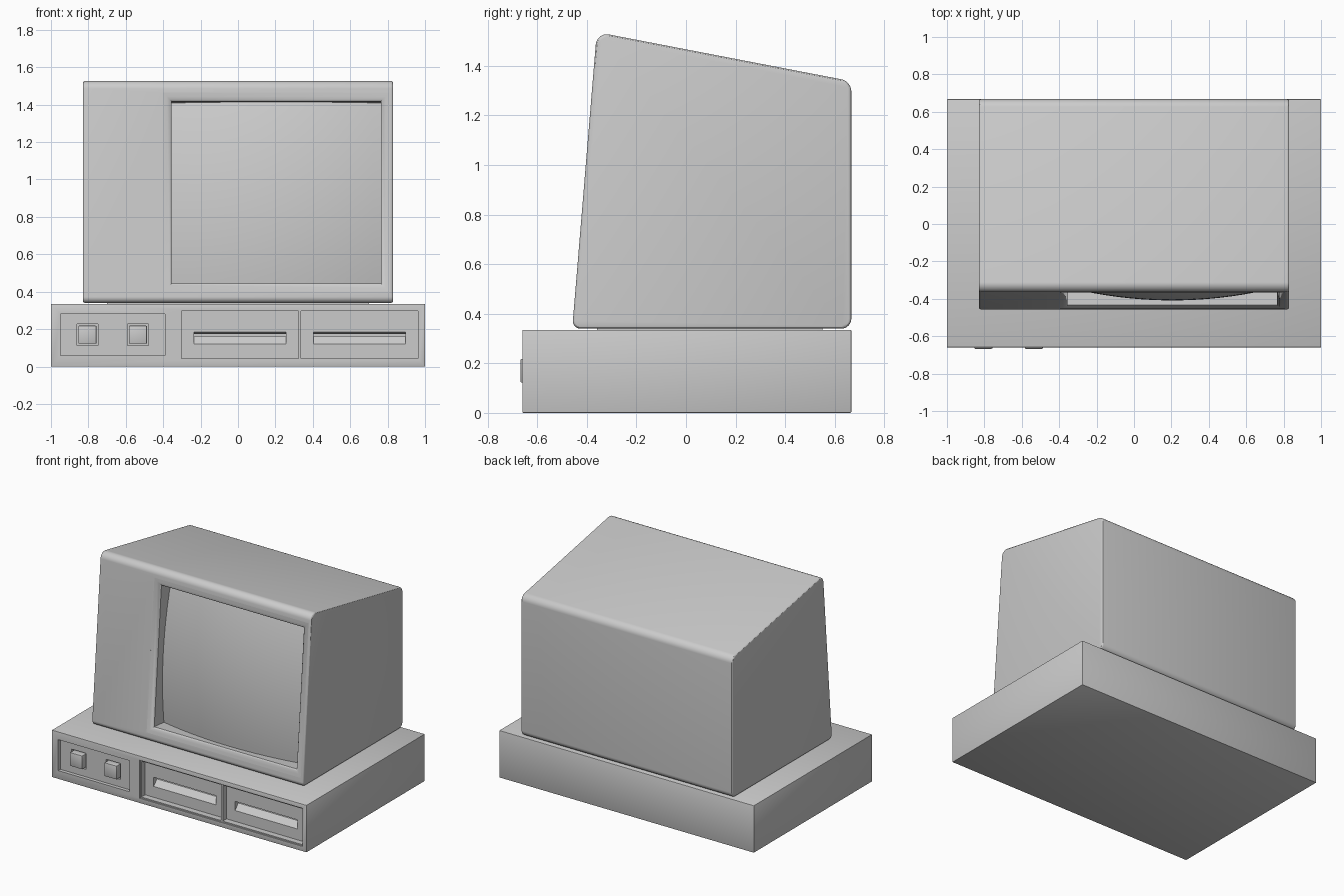
import bpy, math
from mathutils import Vector

if "Cube" in bpy.data.objects:
    bpy.data.objects.remove(bpy.data.objects["Cube"])


def mesh_object(name, verts, faces):
    mesh = bpy.data.meshes.new(name)
    mesh.from_pydata([tuple(v) for v in verts], [], faces)
    mesh.update()
    obj = bpy.data.objects.new(name, mesh)
    bpy.context.collection.objects.link(obj)
    return obj


def loft(name, rings):
    """Closed solid through matching rings of points."""
    n = len(rings[0])
    verts = [v for ring in rings for v in ring]
    faces = [(r * n + i, r * n + (i + 1) % n, (r + 1) * n + (i + 1) % n, (r + 1) * n + i)
             for r in range(len(rings) - 1) for i in range(n)]
    faces += [tuple(reversed(range(n))), tuple(range(len(verts) - n, len(verts)))]
    obj = mesh_object(name, verts, faces)
    activate(obj)
    bpy.ops.object.mode_set(mode='EDIT')
    bpy.ops.mesh.select_all(action='SELECT')
    bpy.ops.mesh.normals_make_consistent(inside=False)
    bpy.ops.object.mode_set(mode='OBJECT')
    return obj


def activate(obj):
    bpy.ops.object.select_all(action='DESELECT')
    obj.select_set(True)
    bpy.context.view_layer.objects.active = obj


def box(name, x0, x1, y0, y1, z0, z1):
    return loft(name, [[(x0, y, z0), (x1, y, z0), (x1, y, z1), (x0, y, z1)] for y in (y0, y1)])


def extrude_x(name, profile, x0, x1):
    return loft(name, [[(x, y, z) for y, z in profile] for x in (x0, x1)])


def bevel(obj, width, segments):
    mod = obj.modifiers.new("bevel", 'BEVEL')
    mod.width, mod.segments, mod.limit_method = width, segments, 'ANGLE'
    mod.angle_limit = math.radians(40)
    activate(obj)
    bpy.ops.object.modifier_apply(modifier=mod.name)


def cut(target, cutter):
    cutter.hide_render = True
    mod = target.modifiers.new("cut", 'BOOLEAN')
    mod.operation, mod.solver, mod.object = 'DIFFERENCE', 'EXACT', cutter
    activate(target)
    bpy.ops.object.modifier_apply(modifier=mod.name)
    bpy.data.objects.remove(cutter)


def smooth(obj):
    activate(obj)
    bpy.ops.object.shade_smooth_by_angle(angle=math.radians(30))


def rounded(points, radii, steps=6):
    """Profile with a rounded arc at each corner."""
    out = []
    for i, (p, r) in enumerate(zip(points, radii)):
        p = Vector(p)
        a = (Vector(points[i - 1]) - p).normalized()
        b = (Vector(points[(i + 1) % len(points)]) - p).normalized()
        half = a.angle(b) / 2
        centre = p + (a + b).normalized() * r / math.sin(half)
        s = p + a * r / math.tan(half) - centre
        e = p + b * r / math.tan(half) - centre
        for k in range(steps + 1):
            d = s.lerp(e, k / steps).normalized() * r
            out.append(tuple(centre + d))
    return out


# Base case
FRONT = -0.66
base = box("base_case", -1, 1, FRONT, 0.667, 0, 0.335)
bevel(base, 0.004, 2)

# Recessed switch panel with two button wells
PANEL_Y, BAY_Y = FRONT + 0.025, FRONT + 0.05
cut(base, box("panel_cutter", -0.95, -0.39, -0.8, PANEL_Y, 0.06, 0.28))
for i, x in enumerate((-0.805, -0.535)):
    cut(base, box("well_cutter", x - 0.056, x + 0.056, -0.8, PANEL_Y + 0.02, 0.113, 0.227))
    button = box(f"power_button_{i + 1}", x - 0.048, x + 0.048, -0.667, PANEL_Y + 0.025, 0.122, 0.218)
    bevel(button, 0.004, 2)
    smooth(button)

# Two drive bays, each with a sloped disk slot
cut(base, box("bay_cutter", -0.31, 0.97, -0.8, FRONT + 0.008, 0.035, 0.305))
for x0, x1 in ((-0.302, 0.323), (0.337, 0.962)):
    cut(base, box("drive_cutter", x0, x1, -0.8, BAY_Y, 0.043, 0.297))
    slot = [(BAY_Y - 0.02, 0.12), (BAY_Y, 0.12), (BAY_Y + 0.035, 0.16), (BAY_Y + 0.08, 0.16),
            (BAY_Y + 0.08, 0.174), (BAY_Y + 0.03, 0.174), (BAY_Y, 0.185), (BAY_Y - 0.02, 0.185)]
    mid = (x0 + x1) / 2
    cut(base, extrude_x("slot_cutter", slot, mid - 0.245, mid + 0.245))
smooth(base)

# Monitor housing: rounded side profile with a leaning front
profile = rounded([(-0.459, 0.34), (-0.36, 1.536), (0.667, 1.338), (0.667, 0.34)],
                  [0.03, 0.045, 0.05, 0.04])
housing = extrude_x("monitor_housing", profile, -0.83, 0.83)
bevel(housing, 0.012, 3)

# Screen opening, cut square to the leaning face
up = Vector((0, 0.099, 1.196)).normalized()
out = Vector((0, -up.z, up.y))
centre = Vector((0.205, -0.459 + 0.0828 * (0.932 - 0.34), 0.932))
HW, HH = 0.56, 0.489


def on_face(u, v, n):
    return centre + Vector((u, 0, 0)) + up * v + out * n


def frame_ring(grow, n):
    return [on_face(su * (HW + grow), sv * (HH + grow), n)
            for su, sv in ((-1, -1), (1, -1), (1, 1), (-1, 1))]


cut(housing, loft("screen_cutter", [frame_ring(0.045, 0.05), frame_ring(0.045, 0),
                                    frame_ring(0.025, -0.003), frame_ring(0.01, -0.008),
                                    frame_ring(0, -0.018), frame_ring(0, -0.16)]))
smooth(housing)

# Bulging screen glass
N = 24
verts = []
for j in range(N + 1):
    for i in range(N + 1):
        u, v = (2 * i / N - 1) * (HW + 0.003), (2 * j / N - 1) * (HH + 0.003)
        verts.append(on_face(u, v, -0.01 - 0.22 * u * u - 0.2 * v * v))
w = N + 1
faces = [(j * w + i, j * w + i + 1, (j + 1) * w + i + 1, (j + 1) * w + i)
         for j in range(N) for i in range(N)]
screen = mesh_object("screen_glass", verts, faces)
smooth(screen)

# Hidden foot joining the monitor to the base
box("monitor_foot", -0.7, 0.7, -0.36, 0.55, 0.33, 0.345)
